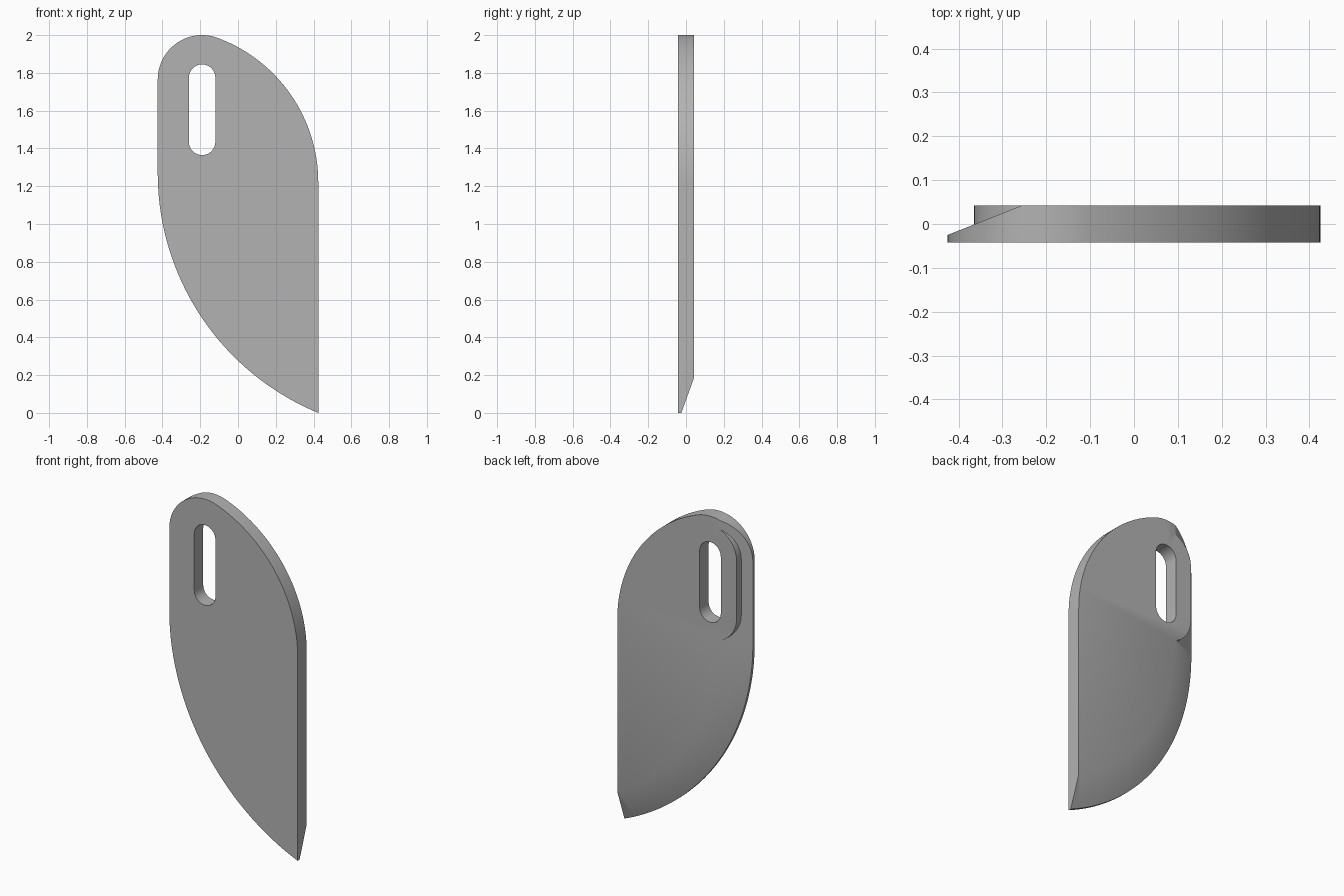
import bpy, bmesh
from math import sin, cos, pi, atan2, hypot, radians
from mathutils import Vector

cube = bpy.data.objects.get("Cube")
if cube:
    bpy.data.objects.remove(cube, do_unlink=True)

HALF_W, HALF_T = 0.425, 0.0425
EDGE_R, EDGE_Z = 1.374, 1.27        # long cutting curve
BACK_R, BACK_Z = 0.816, 1.22        # curve of the spine
TOP_R, SLOT_X = 0.235, -0.19        # rounded top corner
BEVEL_W, EDGE_Y = 0.17, -0.025      # ground bevel
SLOT_Z = (1.435, 1.775)


def arc(cx, cz, r, a0, a1, n):
    return [Vector((cx + r * cos(a0 + (a1 - a0) * i / n),
                    cz + r * sin(a0 + (a1 - a0) * i / n))) for i in range(n + 1)]


def to_object(name, bm):
    bmesh.ops.recalc_face_normals(bm, faces=bm.faces)
    mesh = bpy.data.meshes.new(name)
    bm.to_mesh(mesh)
    bm.free()
    obj = bpy.data.objects.new(name, mesh)
    bpy.context.collection.objects.link(obj)
    return obj


def prism(name, outline, half):
    bm = bmesh.new()
    face = bm.faces.new([bm.verts.new((p.x, -half, p.y)) for p in outline])
    new = bmesh.ops.extrude_face_region(bm, geom=[face])["geom"]
    bmesh.ops.translate(bm, vec=(0, 2 * half, 0),
                        verts=[v for v in new if isinstance(v, bmesh.types.BMVert)])
    return to_object(name, bm)


def stadium(r):
    return (arc(SLOT_X, SLOT_Z[1], r, 0, pi, 24)
            + arc(SLOT_X, SLOT_Z[0], r, pi, 2 * pi, 24))


def cut(obj, cutter):
    mod = obj.modifiers.new("cut", "BOOLEAN")
    mod.operation, mod.solver, mod.object = "DIFFERENCE", "EXACT", cutter
    dg = bpy.context.evaluated_depsgraph_get()
    mesh = bpy.data.meshes.new_from_object(obj.evaluated_get(dg))
    obj.modifiers.clear()
    obj.data = mesh
    bpy.data.objects.remove(cutter, do_unlink=True)


# Blade plate
edge_x = -HALF_W + EDGE_R
tip = pi + atan2(EDGE_Z, edge_x - HALF_W)
back_x = HALF_W - BACK_R
dx = SLOT_X - back_x
top_z = BACK_Z + ((BACK_R - TOP_R) ** 2 - dx ** 2) ** 0.5
join = atan2(top_z - BACK_Z, dx)
outline = (arc(back_x, BACK_Z, BACK_R, 0, join, 32)
           + arc(SLOT_X, top_z, TOP_R, join, pi, 24)[1:]
           + arc(edge_x, EDGE_Z, EDGE_R, pi, tip, 48))
blade = prism("blade", outline, HALF_T)

# Wedge that grinds the bevel, swept along the cutting curve
slope = (HALF_T - EDGE_Y) / BEVEL_W
section = [(-0.1, EDGE_Y - 0.1 * slope), (0.27, EDGE_Y + 0.27 * slope),
           (-0.1, EDGE_Y + 0.27 * slope)]
steps = 64
angles = [pi + (tip + 0.3 - pi) * i / steps for i in range(steps + 1)]
bm = bmesh.new()
rings = [[bm.verts.new((-HALF_W + d, y, 2.3)) for d, y in section]]
for a in angles:
    rings.append([bm.verts.new((edge_x + (EDGE_R - d) * cos(a), y,
                                EDGE_Z + (EDGE_R - d) * sin(a))) for d, y in section])
for r0, r1 in zip(rings, rings[1:]):
    for i in range(3):
        j = (i + 1) % 3
        bm.faces.new((r0[i], r0[j], r1[j], r1[i]))
bm.faces.new(rings[0])
bm.faces.new(rings[-1])
wedge = to_object("bevel_cutter", bm)

# Full-thickness rim stays around the slot
cut(wedge, prism("rim_keeper", stadium(0.175), 0.3))
cut(blade, wedge)
cut(blade, prism("slot_cutter", stadium(0.07), 0.2))

# Grey metal
mat = bpy.data.materials.new("grey metal")
mat.use_nodes = True
colour = (0.45, 0.45, 0.45, 1)
mat.diffuse_color = colour
mat.node_tree.nodes["Principled BSDF"].inputs["Base Color"].default_value = colour
blade.data.materials.clear()
blade.data.materials.append(mat)
for poly in blade.data.polygons:
    poly.material_index = 0

bpy.ops.object.select_all(action="DESELECT")
blade.select_set(True)
bpy.context.view_layer.objects.active = blade
bpy.ops.object.shade_smooth_by_angle(angle=radians(30))
